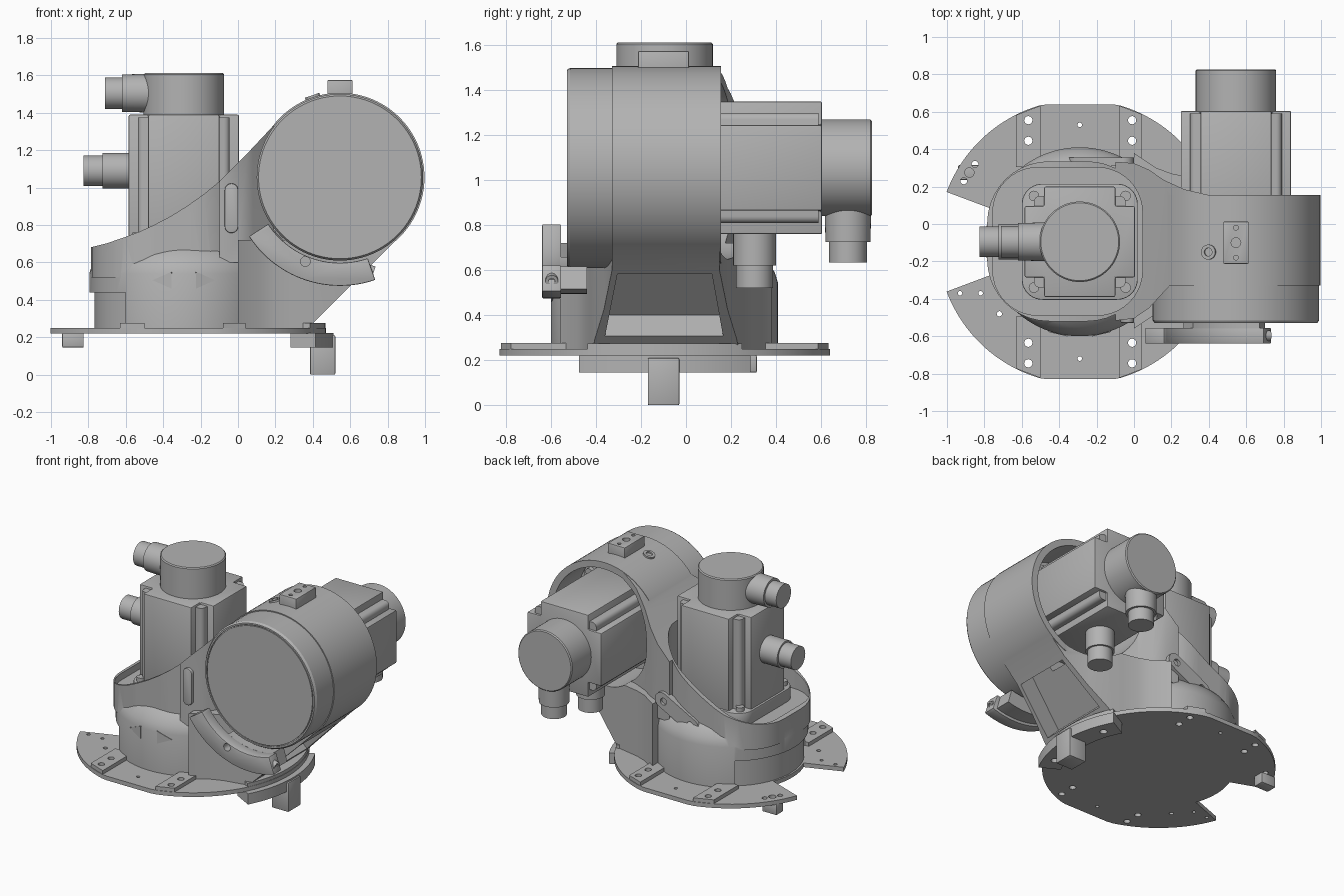
import bpy, bmesh
from math import cos, sin, radians, pi, sqrt
from mathutils import Matrix, Vector

old = bpy.data.objects.get("Cube")
if old:
    bpy.data.objects.remove(old)

grey = bpy.data.materials.new("cast_grey")
grey.use_nodes = True
grey.diffuse_color = (0.45, 0.45, 0.45, 1)
grey.node_tree.nodes["Principled BSDF"].inputs["Base Color"].default_value = grey.diffuse_color
parts = []

UP = Matrix.Identity(4)
FRONT = Matrix(((1, 0, 0, 0), (0, 0, -1, 0), (0, 1, 0, 0), (0, 0, 0, 1)))  # depth h means y = -h
CX, CY = -0.29, -0.095      # turntable axis
AX, AZ = 0.545, 1.055       # arm axis


def finish(name, bm, mat):
    bmesh.ops.recalc_face_normals(bm, faces=bm.faces)
    me = bpy.data.meshes.new(name)
    bm.to_mesh(me)
    bm.free()
    me.transform(mat)
    me.materials.append(grey)
    ob = bpy.data.objects.new(name, me)
    bpy.context.collection.objects.link(ob)
    parts.append(ob)
    return ob


def rings_mesh(name, rings, mat):
    """Skin equal-length rings of points and cap both ends."""
    bm = bmesh.new()
    loops = [[bm.verts.new(p) for p in ring] for ring in rings]
    n = len(loops[0])
    for a, b in zip(loops, loops[1:]):
        for i in range(n):
            bm.faces.new((a[i], a[(i + 1) % n], b[(i + 1) % n], b[i]))
    bm.faces.new(loops[0])
    bm.faces.new(loops[-1])
    return finish(name, bm, mat)


def prism(name, pts, h0, h1, mat=UP):
    return rings_mesh(name, [[(x, y, h) for x, y in pts] for h in (h0, h1)], mat)


def arc(cx, cy, r, a0, a1, n=32):
    return [(cx + r * cos(radians(a0 + (a1 - a0) * i / n)),
             cy + r * sin(radians(a0 + (a1 - a0) * i / n))) for i in range(n + 1)]


def lathe(name, prof, cx, cy, mat=UP, n=72):
    return rings_mesh(name, [[(x, y, h) for x, y in arc(cx, cy, r, 0, 360, n)[:-1]]
                             for r, h in prof], mat)


def cyl(name, cx, cy, r, h0, h1, mat=UP, n=48):
    return lathe(name, [(r, h0), (r, h1)], cx, cy, mat, n)


def band(name, cx, cy, r0, r1, a0, a1, h0, h1, mat=UP):
    return prism(name, arc(cx, cy, r1, a0, a1) + arc(cx, cy, r0, a1, a0), h0, h1, mat)


def rounded(x0, x1, y0, y1, r, n=10):
    return (arc(x1 - r, y1 - r, r, 0, 90, n) + arc(x0 + r, y1 - r, r, 90, 180, n)
            + arc(x0 + r, y0 + r, r, 180, 270, n) + arc(x1 - r, y0 + r, r, 270, 360, n))


def box(name, x0, x1, y0, y1, z0, z1):
    return prism(name, [(x0, y0), (x1, y0), (x1, y1), (x0, y1)], z0, z1)


def apply_mod(ob, mod):
    bpy.context.view_layer.objects.active = ob
    bpy.ops.object.modifier_apply(modifier=mod.name)


def combine(ob, op, *others):
    for other in others:
        mod = ob.modifiers.new("cut", "BOOLEAN")
        mod.operation, mod.solver, mod.object = op, "EXACT", other
        apply_mod(ob, mod)
        parts.remove(other)
        bpy.data.objects.remove(other)
    return ob


def soften(ob, width):
    mod = ob.modifiers.new("soft_edges", "BEVEL")
    mod.width, mod.segments, mod.limit_method = width, 2, "ANGLE"
    apply_mod(ob, mod)


# Base plate: clipped disc with a wedge notch, raised strips and bolt holes
def edge(x):
    return min(0.735, sqrt(0.76 ** 2 - (x - CX) ** 2))


rim = [(x, max(-0.83, min(0.64, y))) for x, y in arc(CX, CY, 0.76, -159.5, 159.5, 96)]
plate = prism("base_plate", rim + arc(CX, CY, 0.49, 159.5, 200.5, 12), 0.22, 0.25)
for x0, x1 in ((-0.63, -0.5), (-0.08, 0.04)):
    for s in (-1, 1):
        pts = [(x0, CY + s * 0.4), (x1, CY + s * 0.4),
               (x1, CY + s * (edge(x1) - 0.002)), (x0, CY + s * (edge(x0) - 0.002))]
        combine(plate, "UNION", prism("strip", pts, 0.235, 0.277))
holes = [(x, CY + s * d, 0.022) for x in (-0.565, -0.01) for s in (-1, 1) for d in (0.54, 0.65)]
holes += [(CX, CY + s * 0.625, 0.012) for s in (-1, 1)]
holes += [(-0.88, 0.275, 0.025), (-0.85, 0.32, 0.018), (-0.91, 0.23, 0.018),
          (-0.93, -0.37, 0.012), (-0.82, -0.37, 0.012), (-0.72, -0.48, 0.014)]
for x, y, r in holes:
    combine(plate, "DIFFERENCE", cyl("hole", x, y, r, 0.1, 0.4, n=16))
band("foot_pad", CX, CY, 0.55, 0.757, -27, 27, 0.24, 0.275)

# Stops under the plate
stop = band("stop_flange", CX, CY, 0.65, 0.8, -28.5, 28.5, 0.145, 0.222)
for a in (-20, 20):
    x, y = arc(CX, CY, 0.72, a, a, 1)[0]
    combine(stop, "DIFFERENCE", cyl("hole", x, y, 0.025, 0.1, 0.18, n=16))
soften(box("stop_block", 0.385, 0.52, -0.17, -0.03, 0, 0.21), 0.006)
soften(box("small_stop", -0.94, -0.825, 0.235, 0.315, 0.145, 0.222), 0.006)

# Main casting: plan shapes joined, then trimmed to the side profile
body = lathe("main_casting", [(0.505, 0.245), (0.505, 0.54), (0.49, 0.59), (0.455, 0.64), (0.41, 0.68)],
             CX, CY, n=96)
upper = [(-0.1, 0.333), (0, 0.325), (0.08, 0.29), (0.16, 0.235), (0.27, 0.185), (0.42, 0.15),
         (0.75, 0.148), (0.75, -0.2), (0.45, -0.21), (0.3, -0.25), (0.2, -0.32), (0.08, -0.45),
         (0, -0.505), (-0.1, -0.517)]
half = [(0, 0.38), (0.12, 0.3), (0.2, 0.27), (0.3, 0.25), (0.42, 0.225), (0.55, 0.185), (0.72, 0.15), (1.1, 0.145)]
lower = half + [(x, 2 * CY - y + 0.01) for x, y in reversed(half)]
combine(body, "UNION",
        prism("tub", rounded(-0.785, 0.08, -0.52, 0.335, 0.33), 0.52, 1.7),
        prism("neck", upper, 0.6, 1.8),
        prism("foot", lower, 0.243, 0.72))
slope = [(-0.9, 0.66), (-0.79, 0.68), (-0.7, 0.703), (-0.62, 0.73), (-0.53, 0.763), (-0.45, 0.8),
         (-0.36, 0.847), (-0.27, 0.903), (-0.18, 0.967), (-0.1, 1.033), (0.05, 1.183)]
side = slope + arc(AX, AZ, 0.449, 135, -45, 48) + [(0.375, 0.25), (-0.9, 0.25)]
combine(body, "INTERSECT", prism("side_profile", side, -1, 1, FRONT))
combine(body, "UNION", cyl("housing", AX, AZ, 0.452, -0.155, 0.33, FRONT, 96))

# Hollows: motor tub, rear socket, pocket in the sloping foot, relief at the side
pocket = []
for d in (-0.1, 0.1):
    pocket.append([(x + d, y, z - d) for x, y, z in
                   ((0.44, -0.36, 0.3), (0.44, 0.165, 0.3), (0.71, 0.115, 0.58), (0.71, -0.305, 0.58))])
combine(body, "DIFFERENCE",
        prism("tub_cavity", rounded(-0.755, 0.045, -0.488, 0.302, 0.24), 0.64, 2),
        cyl("socket", AX, AZ, 0.405, -0.6, 0.13, FRONT, 80),
        rings_mesh("pocket", pocket, UP),
        band("relief", CX, CY, 0.478, 0.6, 128, 232, 0.2, 0.44))

# Front cover of the arm joint
lathe("joint_cover", [(0.445, 0.32), (0.445, 0.515), (0.435, 0.53), (0.424, 0.53), (0.424, 0.522),
                      (0.418, 0.522), (0.418, 0.53)], AX, AZ, FRONT, 96)

# Top pad with screw holes, and a small plug beside it
pad = box("top_pad", 0.478, 0.613, -0.213, 0.013, 1.45, 1.575)
soften(pad, 0.006)
for y, r in ((-0.18, 0.013), (-0.1, 0.026), (-0.02, 0.013)):
    combine(pad, "DIFFERENCE", cyl("hole", AX, y, r, 1.55, 1.7, n=16))
plug = Matrix.Translation((0.4, -0.15, 1.482)) @ Matrix.Rotation(radians(-19), 4, "Y")
lathe("plug", [(0.04, -0.03), (0.04, 0.012), (0.022, 0.012), (0.022, 0)], 0, 0, plug, 24)

# Curved stop bracket under the cover
bracket = band("stop_bracket", AX, AZ, 0.457, 0.58, 213, 289, 0.555, 0.64, FRONT)
soften(bracket, 0.006)
combine(bracket, "DIFFERENCE", cyl("hole", 0.36, 0.605, 0.026, 0.5, 0.7, FRONT, 24))
band("bracket_shelf", AX, AZ, 0.457, 0.56, 240, 286, 0.44, 0.56, FRONT)
bolt = Matrix.Translation((0.715, -0.597, 0.555)) @ Matrix.Rotation(radians(109), 4, "Y")
lathe("bracket_bolt", [(0.028, -0.03), (0.028, 0.012), (0.014, 0.012), (0.014, 0)], 0, 0, bolt, 20)


# Long bosses on the casting walls
def pill(length, r):
    d = length / 2 - r
    return arc(d, 0, r, -90, 90, 12) + arc(-d, 0, r, 90, 270, 12)


front_pill = Matrix.Translation((-0.035, 0, 0.89)) @ Matrix.Rotation(pi / 2, 4, "Y") @ FRONT
soften(prism("front_boss", pill(0.265, 0.036), 0.48, 0.528, front_pill), 0.005)
back_pill = Matrix.Translation((-0.175, 0, 0.69)) @ Matrix.Rotation(radians(-28), 4, "Y") @ FRONT
back = prism("back_boss", pill(0.38, 0.055), -0.355, -0.31, back_pill)
for x in (-0.12, 0.12):
    combine(back, "DIFFERENCE", cyl("hole", x, 0, 0.025, -0.4, -0.335, back_pill, 20))

# Direction arrows as thin plates on the front wall
for s in (-1, 1):
    turn = Matrix.Translation((CX, CY, 0.505)) @ Matrix.Rotation(radians(13 * s), 4, "Z") @ FRONT
    prism("direction_arrow", [(-0.05 * s, -0.045), (0.055 * s, 0), (-0.05 * s, 0.045)], 0.5, 0.508, turn)


# Motors: notched block, flange, round encoder and two cable sockets
def motor(label, mat):
    h, k, length = 0.295, 0.19, 0.74
    quarter = [(h, -k), (h, k), (k, k)]
    cross = []
    for i in range(4):
        c, s = round(cos(i * pi / 2)), round(sin(i * pi / 2))
        cross += [(c * x - s * y, s * x + c * y) for x, y in quarter]
    soften(prism(label + "_block", cross, -length, 0, mat), 0.008)
    prism(label + "_core", rounded(-0.245, 0.245, -0.245, 0.245, 0.03, 4), -length, -0.015, mat)
    soften(prism(label + "_flange", rounded(-0.31, 0.31, -0.31, 0.31, 0.11), -length - 0.02, -length + 0.08, mat), 0.006)
    for x in (-0.245, 0.245):
        for y in (-0.245, 0.245):
            cyl(label + "_bolt", x, y, 0.028, -length, -length + 0.11, mat, 16)
    lathe(label + "_encoder", [(0.215, -0.01), (0.215, 0.215), (0.208, 0.222)], 0, 0, mat)
    sideways = mat @ Matrix.Rotation(-pi / 2, 4, "Y")
    lathe(label + "_power_socket", [(0.095, 0.28), (0.095, 0.435), (0.082, 0.435), (0.082, 0.535)],
          -0.3, 0, sideways, 40)
    lathe(label + "_signal_socket", [(0.105, 0.1), (0.1, 0.33), (0.084, 0.33), (0.084, 0.42)],
          0.115, 0, sideways, 40)


motor("turntable_motor", Matrix.Translation((CX, CY, 1.39)))
swing = Matrix(((0, 1, 0, AX), (0, 0, 1, 0.605), (1, 0, 0, AZ), (0, 0, 0, 1)))
motor("arm_motor", swing)

# Smooth curved surfaces, keep hard edges
bpy.ops.object.select_all(action="DESELECT")
for ob in parts:
    ob.select_set(True)
bpy.context.view_layer.objects.active = parts[0]
bpy.ops.object.shade_smooth_by_angle(angle=radians(32))
